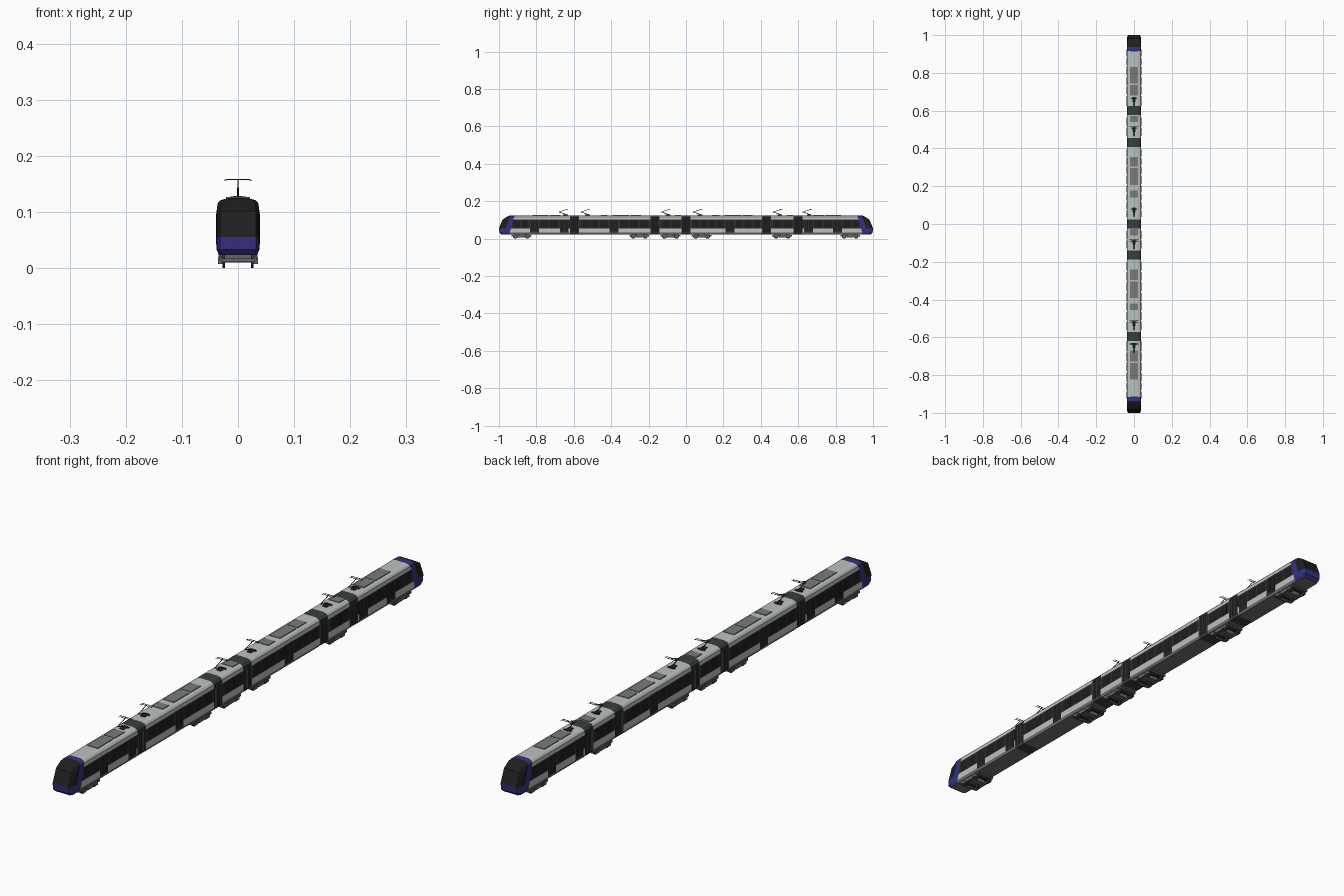
import bpy, bmesh, math
from mathutils import Vector, Matrix

if "Cube" in bpy.data.objects:
    bpy.data.objects.remove(bpy.data.objects["Cube"])

def mat(name, c):
    m = bpy.data.materials.new(name)
    m.diffuse_color = (*c, 1)
    m.use_nodes = True
    m.node_tree.nodes["Principled BSDF"].inputs["Base Color"].default_value = m.diffuse_color
    return m

SILVER = mat("silver paint", (0.50, 0.54, 0.53))
BLUE = mat("blue paint", (0.035, 0.031, 0.22))
BLACK = mat("black glass", (0.013, 0.013, 0.014))
BAND = mat("window band", (0.026, 0.024, 0.025))
BELLOWS = mat("bellows grey", (0.042, 0.047, 0.052))
UNDER = mat("underside grey", (0.17, 0.17, 0.17))
ROOFBOX = mat("roof unit grey", (0.19, 0.20, 0.19))
BOGIE = mat("bogie grey", (0.13, 0.13, 0.14))
DARK = mat("dark steel", (0.025, 0.028, 0.03))

# half cross-section (x, z), bottom to top
HALF = [(.034, .023), (.038, .033), (.038, .055), (.038, .102),
        (.0365, .115), (.031, .121), (.018, .1245)]
N = len(HALF)

def finish(bm, name, mats):
    bmesh.ops.recalc_face_normals(bm, faces=bm.faces)
    me = bpy.data.meshes.new(name)
    bm.to_mesh(me)
    bm.free()
    for m in mats:
        me.materials.append(m)
    ob = bpy.data.objects.new(name, me)
    bpy.context.collection.objects.link(ob)
    return ob

def loft(name, stations, mats, rule):
    """stations: (x scale, list of y per profile row); rule(station, row centre z) -> slot"""
    bm = bmesh.new()
    rings = []
    for s, ys in stations:
        pts = [(x * s, y, z) for (x, z), y in zip(HALF, ys)]
        pts += [(-x, y, z) for x, y, z in reversed(pts)]
        rings.append([bm.verts.new(p) for p in pts])
    def face(vs, k):
        f = bm.faces.new(vs)
        f.material_index = rule(k, sum(v.co.z for v in vs) / 4)
    for k, (a, b) in enumerate(zip(rings, rings[1:])):
        for i in range(2 * N):
            j = (i + 1) % (2 * N)
            face((a[i], a[j], b[j], b[i]), k)
    for k, r in ((0, rings[0]), (len(rings) - 1, rings[-1])):
        for i in range(N - 1):
            face((r[i], r[i + 1], r[2 * N - 2 - i], r[2 * N - 1 - i]), k)
    return finish(bm, name, mats)

def flat(y):
    return [y] * N

def add_box(bm, lo, hi, slot=0):
    c = [(a + b) / 2 for a, b in zip(lo, hi)]
    d = [b - a for a, b in zip(lo, hi)]
    r = bmesh.ops.create_cube(bm, size=1, matrix=Matrix.Translation(c) @ Matrix.Diagonal((*d, 1)))
    for f in {f for v in r["verts"] for f in v.link_faces}:
        f.material_index = slot

def add_rod(bm, p, q, r, slot=0, seg=6):
    p, q = Vector(p), Vector(q)
    rot = (q - p).to_track_quat('Z', 'Y').to_matrix().to_4x4()
    res = bmesh.ops.create_cone(bm, cap_ends=True, segments=seg, radius1=r, radius2=r,
                                depth=(q - p).length, matrix=Matrix.Translation((p + q) / 2) @ rot)
    for f in {f for v in res["verts"] for f in v.link_faces}:
        f.material_index = slot

# ---- car bodies between the joints
JOINTS = [-.596, -.165, 0.0, .431, .6]
HB = .024
EDGE = [.945, .942, .936, .924, .919, .916, .914]     # slanted start of the blue nose band
ends = [[-e for e in EDGE]]
for j in JOINTS:
    ends += [flat(j - HB), flat(j + HB)]
ends.append(EDGE)

def body_rule(k, z):
    return 2 if z < .03 else 1 if .055 < z < .1 else 0

def side_rule(k, z):
    return 0 if k in (0, 1) and z > .1 else body_rule(k, z)

for i in range(6):
    loft(f"car_body_{i + 1}", [(1, ends[2 * i]), (1, ends[2 * i + 1])],
         [SILVER, BAND, UNDER], side_rule)

# ---- pleated joints
for i, j in enumerate(JOINTS):
    st = [(1.0 if k % 2 == 0 else .955, flat(j - HB + 2 * HB * k / 10)) for k in range(11)]
    loft(f"bellows_{i + 1}", st, [BELLOWS], lambda k, z: 0)

# ---- cab noses: blue band, then black windscreen over a blue bumper
PILLAR = [.972, .97, .964, .948, .941, .938, .936]
SHOULDER = [.980, .988, .988, .966, .950, .944, .940]
FRONT = [.988, .998, 1.0, .981, .961, .951, .943]
for name, s in (("front_cab", -1), ("rear_cab", 1)):
    st = [(w, [s * y for y in ys]) for w, ys in
          ((1, EDGE), (1, PILLAR), (.975, SHOULDER), (.84, FRONT))]
    loft(name, st, [BLUE, BLACK, UNDER],
         lambda k, z: 2 if z < .0235 and k < 3 else 1 if k > 0 and z > .055 else 0)

# ---- doors and windows as thin plates on both sides
DOORS = [-.81, -.65, -.385, .235, .655, .81]
DW = .023
bm = bmesh.new()
for d in DOORS:
    for s in (-1, 1):
        xs = sorted((s * .0375, s * .0386))
        add_box(bm, (xs[0], d - DW, .032), (xs[1], d + DW, .102), 0)
        for e in (-1, 1):                              # glass leaf
            a, b = sorted((d + e * .002, d + e * .02))
            xg = sorted((s * .038, s * .0389))
            add_box(bm, (xg[0], a, .042), (xg[1], b, .097), 1)
finish(bm, "doors", [BAND, BLACK])

bm = bmesh.new()
for i in range(6):
    lo, hi = ends[2 * i][2], ends[2 * i + 1][2]
    cuts = [lo] + [d for d in DOORS if lo < d < hi] + [hi]
    for a, b in zip(cuts, cuts[1:]):
        a += DW + .004 if a in DOORS else .008
        b -= DW + .004 if b in DOORS else .008
        n = max(1, round((b - a) / .05))
        w = (b - a) / n
        for k in range(n):
            for s in (-1, 1):
                xs = sorted((s * .0375, s * .0384))
                add_box(bm, (xs[0], a + k * w + .004, .06), (xs[1], a + (k + 1) * w - .004, .096))
finish(bm, "side_windows", [BLACK])

# ---- roof units
UNITS = [(.745, .83), (.68, .737), (.54, .573), (.305, .355), (.206, .297), (.14, .178),
         (-.06, -.026), (-.296, -.24), (-.392, -.304), (-.455, -.42), (-.727, -.67), (-.822, -.735)]
bm = bmesh.new()
for a, b in UNITS:
    add_box(bm, (-.021, a, .120), (.021, b, .1265))
finish(bm, "roof_units", [ROOFBOX])

# ---- pantographs
for i, y in enumerate((-.635, -.517, -.087, .083, .51, .668)):
    bm = bmesh.new()
    add_box(bm, (-.008, y - .022, .124), (.008, y + .004, .128))
    for s in (-1, 1):
        add_box(bm, (s * .011 - .003, y - .004, .124), (s * .011 + .003, y + .002, .1275))
    knee = (0, y - .044, .143)
    add_rod(bm, (0, y - .002, .128), knee, .0017)
    add_rod(bm, knee, (0, y, .157), .0013)
    for dy in (-.004, .004):
        add_rod(bm, (-.017, y + dy, .158), (.017, y + dy, .158), .0011)
        for s in (-1, 1):
            add_rod(bm, (s * .017, y + dy, .158), (s * .024, y + dy, .1565), .001)
    add_rod(bm, (0, y - .004, .157), (0, y + .004, .157), .001)
    finish(bm, f"pantograph_{i + 1}", [DARK])

# ---- bogies
for i, y in enumerate((-.88, -.25, -.083, .083, .514, .878)):
    bm = bmesh.new()
    add_box(bm, (-.028, y - .012, .010), (.028, y + .012, .024))       # bolster
    for s in (-1, 1):
        a, b = sorted((s * .029, s * .034))
        add_box(bm, (a, y - .052, .014), (b, y + .052, .021))          # side frame
        add_box(bm, (a, y - .018, .007), (b, y + .018, .014))          # track brake
        for e in (-1, 1):
            wy = y + e * .032
            add_rod(bm, (s * .023, wy, .0135), (s * .028, wy, .0135), .0135, 1, 16)   # wheel
            a2, b2 = sorted((s * .028, s * .0355))
            add_box(bm, (a2, wy - .008, .007), (b2, wy + .008, .019))  # axle box
            add_rod(bm, (s * .031, y + e * .018, .018), (s * .031, y + e * .018, .032), .004)
    for e in (-1, 1):
        add_rod(bm, (-.026, y + e * .032, .0135), (.026, y + e * .032, .0135), .0035, 1, 8)
        add_box(bm, (-.03, y + e * .05 - .003, .011), (.03, y + e * .05 + .003, .017))
    finish(bm, f"bogie_{i + 1}", [BOGIE, DARK])
